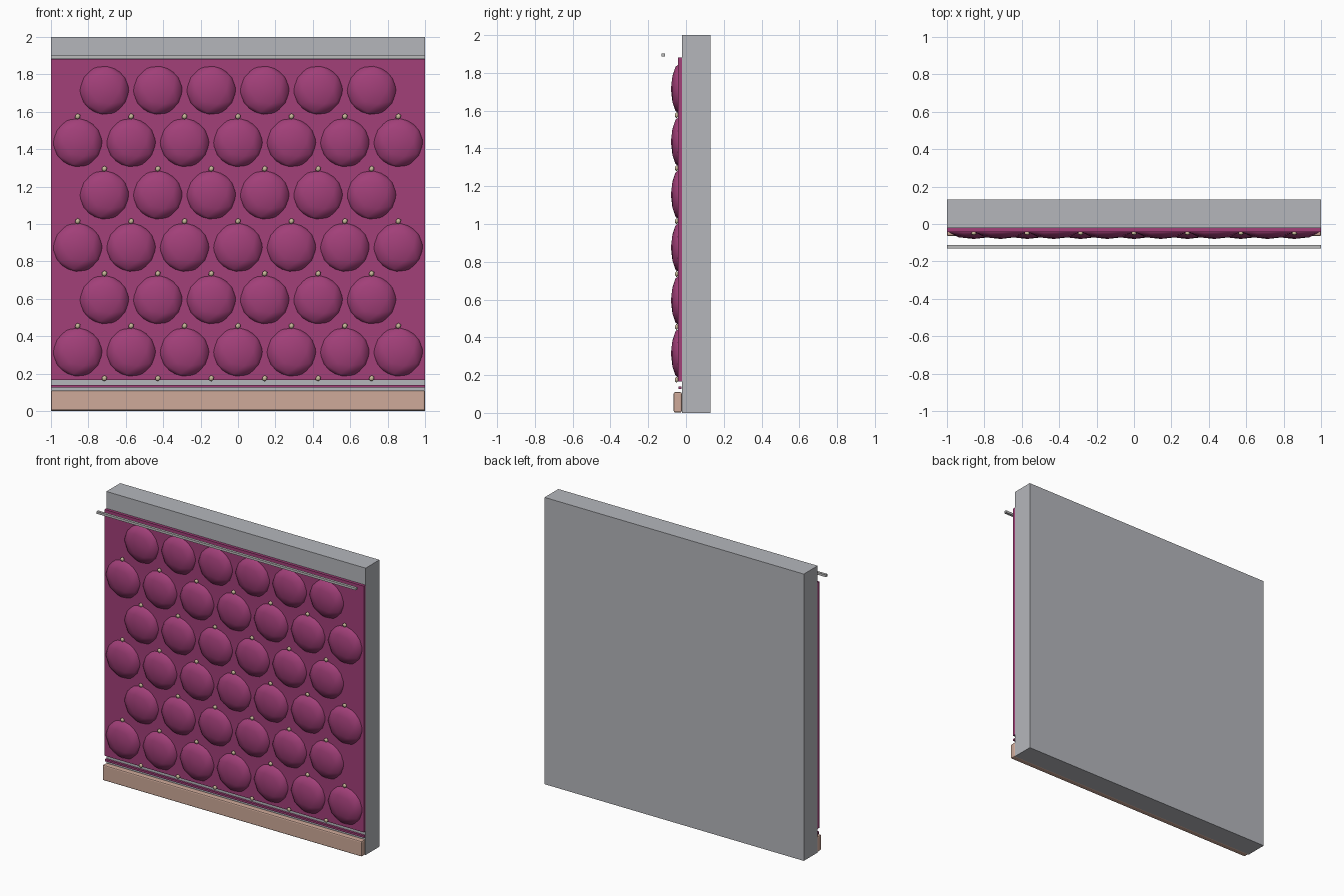
import bpy
from mathutils import Matrix
import bmesh

if "Cube" in bpy.data.objects:
    bpy.data.objects.remove(bpy.data.objects["Cube"])


def material(name, rgb):
    m = bpy.data.materials.new(name)
    m.diffuse_color = (*rgb, 1)
    m.use_nodes = True
    m.node_tree.nodes["Principled BSDF"].inputs["Base Color"].default_value = m.diffuse_color
    return m


GREY = material("wall grey", (0.46, 0.47, 0.50))
PLUM = material("plum fabric", (0.36, 0.05, 0.19))
PEACH = material("peach wood", (0.62, 0.40, 0.32))
METAL = material("pale metal", (0.50, 0.50, 0.50))
TAN = material("tan button", (0.58, 0.48, 0.32))


def finish(name, bm, mat, smooth=False):
    me = bpy.data.meshes.new(name)
    bm.to_mesh(me)
    bm.free()
    me.materials.append(mat)
    for p in me.polygons:
        p.use_smooth = smooth
    ob = bpy.data.objects.new(name, me)
    bpy.context.collection.objects.link(ob)
    return ob


def slab(name, y0, y1, z0, z1, mat, bevel=0):
    # Full-width box between the given depths and heights
    bm = bmesh.new()
    centre = Matrix.Translation((0, (y0 + y1) / 2, (z0 + z1) / 2))
    bmesh.ops.create_cube(bm, size=1, matrix=centre @ Matrix.Diagonal((2, y1 - y0, z1 - z0, 1)))
    if bevel:
        bmesh.ops.bevel(bm, geom=bm.edges[:], offset=bevel, segments=2, profile=0.5, affect='EDGES')
    return finish(name, bm, mat)


def balls(name, points, y, radius, depth, subdivisions, mat):
    # Flattened balls at a list of (x, z) points
    bm = bmesh.new()
    for x, z in points:
        m = Matrix.Translation((x, y, z)) @ Matrix.Diagonal((radius, depth, radius, 1))
        bmesh.ops.create_icosphere(bm, subdivisions=subdivisions, radius=1, matrix=m)
    return finish(name, bm, mat, True)


# Wall, padded backing and trims
slab("wall", -0.022, 0.13, 0, 2, GREY)
slab("padded_backing", -0.042, -0.022, 0.165, 1.882, PLUM)
slab("baseboard", -0.065, -0.022, 0.002, 0.11, PEACH, 0.008)
slab("lower_piping", -0.040, -0.025, 0.126, 0.14, PLUM)
slab("upper_rail", -0.13, -0.112, 1.886, 1.902, METAL)

# Staggered tufts, with a button below each one's position in the grid
STEP = 2 / 7
tufts, buttons = [], []
for row in range(6):
    z = 0.315 + 0.28 * row
    for count, target, height in ((7 - row % 2, tufts, z), (6 + row % 2, buttons, z - 0.14)):
        target += [((i - (count - 1) / 2) * STEP, height) for i in range(count)]
balls("tufts", tufts, -0.032, 0.137, 0.048, 2, PLUM)
balls("buttons", buttons, -0.05, 0.016, 0.010, 1, TAN)
